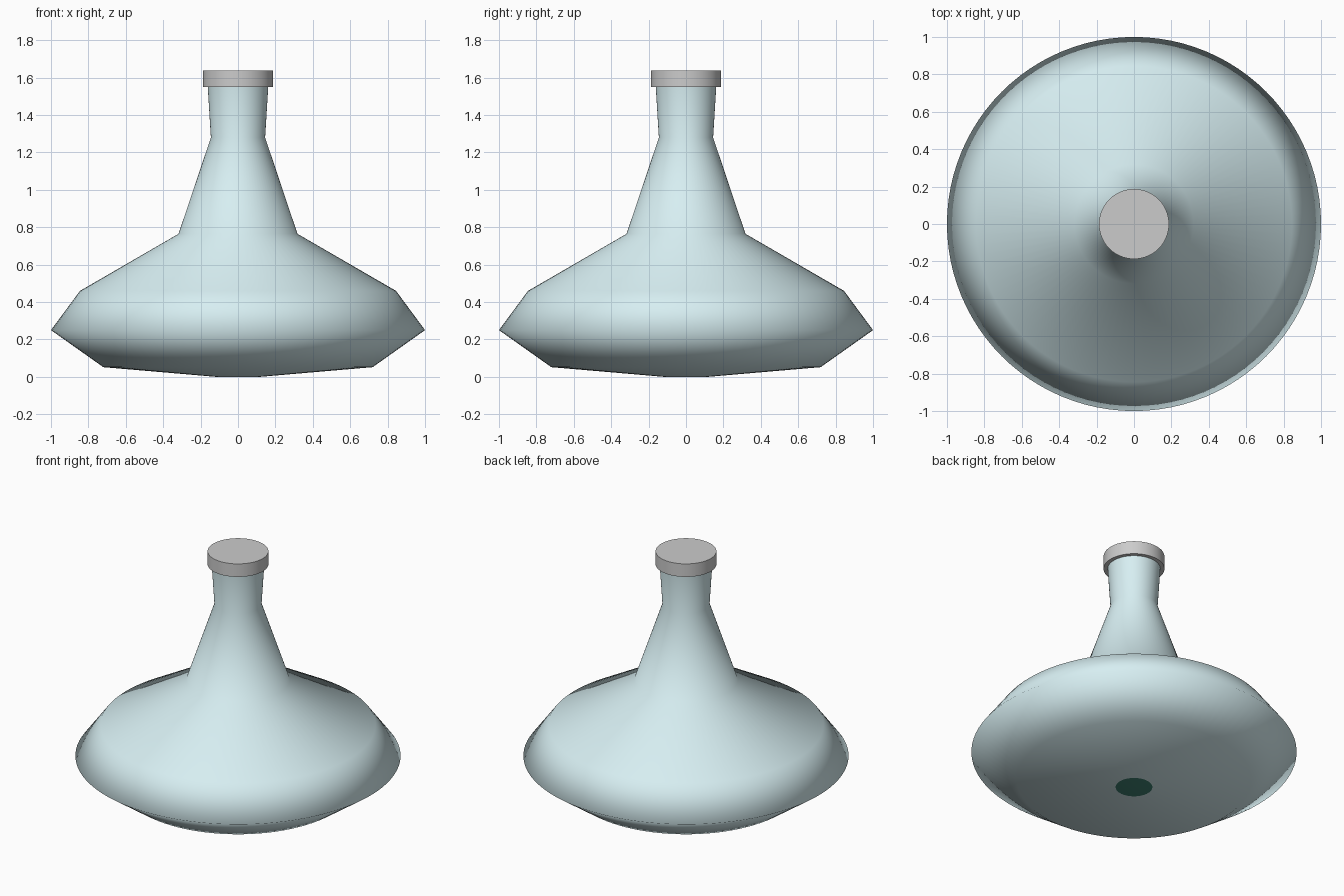
import bpy, bmesh, math

if "Cube" in bpy.data.objects:
    bpy.data.objects.remove(bpy.data.objects["Cube"])

SIDES = 96


def material(name, color):
    m = bpy.data.materials.new(name)
    m.diffuse_color = color
    m.use_nodes = True
    m.node_tree.nodes["Principled BSDF"].inputs["Base Color"].default_value = m.diffuse_color
    return m


def lathe(name, profile, mat=None, cap_bottom=False, cap_top=False, angle=None):
    """Revolve a list of (radius, z) points, listed bottom to top, around z."""
    bm = bmesh.new()
    rings = []
    for r, z in profile:
        rings.append([bm.verts.new((r * math.cos(2 * math.pi * i / SIDES),
                                    r * math.sin(2 * math.pi * i / SIDES), z))
                      for i in range(SIDES)])
    for low, high in zip(rings, rings[1:]):
        for i in range(SIDES):
            j = (i + 1) % SIDES
            bm.faces.new((low[i], low[j], high[j], high[i]))
    if cap_bottom:
        bm.faces.new(rings[0][::-1])
    if cap_top:
        bm.faces.new(rings[-1])
    mesh = bpy.data.meshes.new(name)
    bm.to_mesh(mesh)
    bm.free()
    obj = bpy.data.objects.new(name, mesh)
    bpy.context.collection.objects.link(obj)
    if mat:
        mesh.materials.append(mat)
    bpy.ops.object.select_all(action='DESELECT')
    obj.select_set(True)
    bpy.context.view_layer.objects.active = obj
    if angle is None:
        bpy.ops.object.shade_smooth()
    else:
        bpy.ops.object.shade_smooth_by_angle(angle=math.radians(angle))
    return obj


glass = material("pale_glass", (0.68, 0.86, 0.89, 1))
green = material("green_liquid", (0.05, 0.22, 0.17, 1))

# Wide glass body and neck, open at the small hole in the base
lathe("flask_body", [(0.113, 0.0), (0.72, 0.052), (1.0, 0.25), (0.845, 0.46),
                     (0.318, 0.765), (0.145, 1.28), (0.163, 1.57)], glass)

# Liquid filling the lower body, its base showing through the hole
lathe("liquid", [(0.113, 0.0), (0.69, 0.075), (0.95, 0.255), (0.85, 0.40)],
      green, True, True, 30)

# Flat stopper on the neck
lathe("stopper", [(0.187, 1.55), (0.187, 1.638)], None, True, True, 30)
